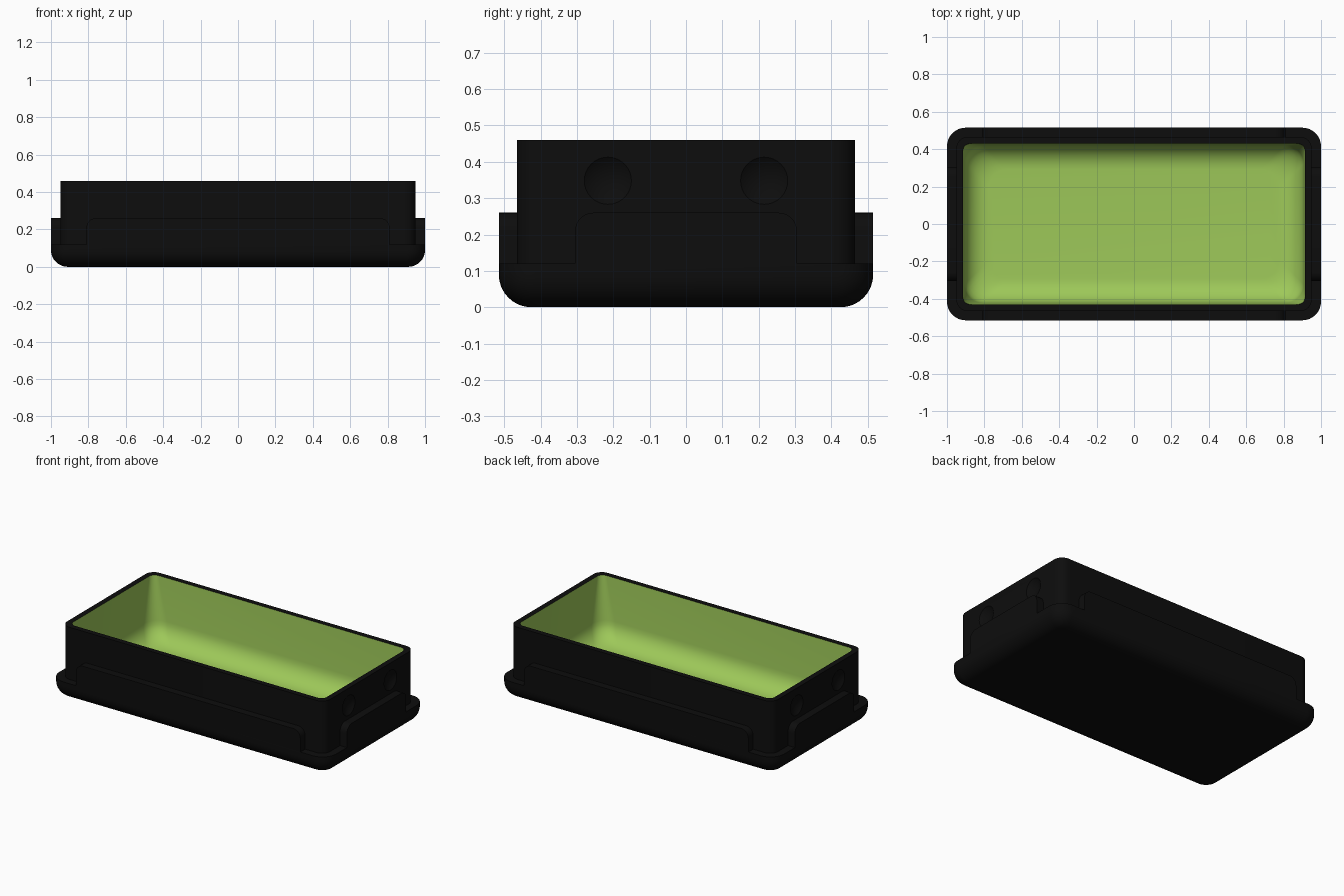
import bpy, bmesh, math
from mathutils import Matrix

if "Cube" in bpy.data.objects:
    bpy.data.objects.remove(bpy.data.objects["Cube"], do_unlink=True)


def material(name, color):
    m = bpy.data.materials.new(name)
    m.use_nodes = True
    m.diffuse_color = color
    m.node_tree.nodes["Principled BSDF"].inputs["Base Color"].default_value = color
    return m


black = material("black plastic", (0.004, 0.004, 0.004, 1))
green = material("green lining", (0.34, 0.58, 0.1, 1))


def finish(bm, name, mats):
    bmesh.ops.recalc_face_normals(bm, faces=bm.faces[:])
    mesh = bpy.data.meshes.new(name)
    bm.to_mesh(mesh)
    bm.free()
    for m in mats:
        mesh.materials.append(m)
    ob = bpy.data.objects.new(name, mesh)
    bpy.context.collection.objects.link(ob)
    return ob


def smooth(ob):
    bpy.ops.object.select_all(action='DESELECT')
    ob.select_set(True)
    bpy.context.view_layer.objects.active = ob
    bpy.ops.object.shade_smooth_by_angle(angle=math.radians(35))


def rounded_ring(bm, hx, hy, r, z, steps=8):
    ring = []
    for q, (sx, sy) in enumerate([(1, 1), (-1, 1), (-1, -1), (1, -1)]):
        for i in range(steps + 1):
            a = math.pi / 2 * (q + i / steps)
            ring.append(bm.verts.new((sx * (hx - r) + r * math.cos(a),
                                      sy * (hy - r) + r * math.sin(a), z)))
    return ring


# Box: outer shell, ledge, upright wall, rim and lined cavity in one loft
R, F, N = 0.09, 0.13, 8
FLOOR = 0.05
arc = [math.pi / 2 * i / N for i in range(N + 1)]
outer = []
for a in arc:
    inset = R * (1 - math.sin(a))
    outer.append((1 - inset, 0.515 - inset, 0.1 - inset * 0.85, R * (1 - math.cos(a))))
outer += [(1, 0.515, 0.1, 0.12), (0.95, 0.465, 0.06, 0.12),
          (0.95, 0.465, 0.06, 0.46), (0.915, 0.43, 0.04, 0.46)]
cavity = []
for a in arc:
    inset = F * (1 - math.cos(a))
    cavity.append((0.907 - inset, 0.422 - inset, 0.1, FLOOR + F * (1 - math.sin(a))))

bm = bmesh.new()
rings = [rounded_ring(bm, *s) for s in outer + cavity]
bm.faces.new(rings[0])
for k, (lo, hi) in enumerate(zip(rings, rings[1:])):
    for i in range(len(lo)):
        j = (i + 1) % len(lo)
        f = bm.faces.new((lo[i], lo[j], hi[j], hi[i]))
        f.material_index = int(k >= len(outer) - 1)
bm.faces.new(rings[-1]).material_index = 1
box = finish(bm, "box_body", [black, green])

# Shallow round finger dimples on both ends
DEPTH, RIM = 0.022, 0.065
ball = (RIM ** 2 + DEPTH ** 2) / (2 * DEPTH)
bm = bmesh.new()
for sx in (-1, 1):
    for sy in (-1, 1):
        spot = Matrix.Translation((sx * (0.95 + ball - DEPTH), sy * 0.215, 0.348))
        turn = Matrix.Rotation(math.pi / 2, 4, 'Y')
        bmesh.ops.create_uvsphere(bm, u_segments=32, v_segments=40, radius=ball,
                                  matrix=spot @ turn)
cutter = finish(bm, "dimple_cutter", [black])
cutter.hide_render = True
mod = box.modifiers.new("dimples", 'BOOLEAN')
mod.operation = 'DIFFERENCE'
mod.solver = 'EXACT'
mod.object = cutter
bpy.context.view_layer.objects.active = box
bpy.ops.object.modifier_apply(modifier=mod.name)
bpy.data.objects.remove(cutter, do_unlink=True)
smooth(box)


# Raised side tabs with rounded upper corners
def tab(name, half, face, angle, r=0.05, low=0.1, top=0.26):
    pts = [(-half, low), (half, low)]
    for side in (1, -1):
        for i in range(N + 1):
            a = arc[i] if side > 0 else math.pi / 2 + arc[i]
            pts.append((side * (half - r) + r * math.cos(a), top - r + r * math.sin(a)))
    bm = bmesh.new()
    f = bm.faces.new([bm.verts.new((x, -face, z)) for x, z in pts])
    ext = bmesh.ops.extrude_face_region(bm, geom=[f])
    moved = [v for v in ext["geom"] if isinstance(v, bmesh.types.BMVert)]
    bmesh.ops.translate(bm, verts=moved, vec=(0, 0.06, 0))
    bmesh.ops.rotate(bm, verts=bm.verts[:], matrix=Matrix.Rotation(angle, 3, 'Z'))
    smooth(finish(bm, name, [black]))


tab("front_tab", 0.81, 0.515, 0)
tab("back_tab", 0.81, 0.515, math.pi)
tab("left_tab", 0.305, 1.0, math.pi / 2)
tab("right_tab", 0.305, 1.0, -math.pi / 2)
